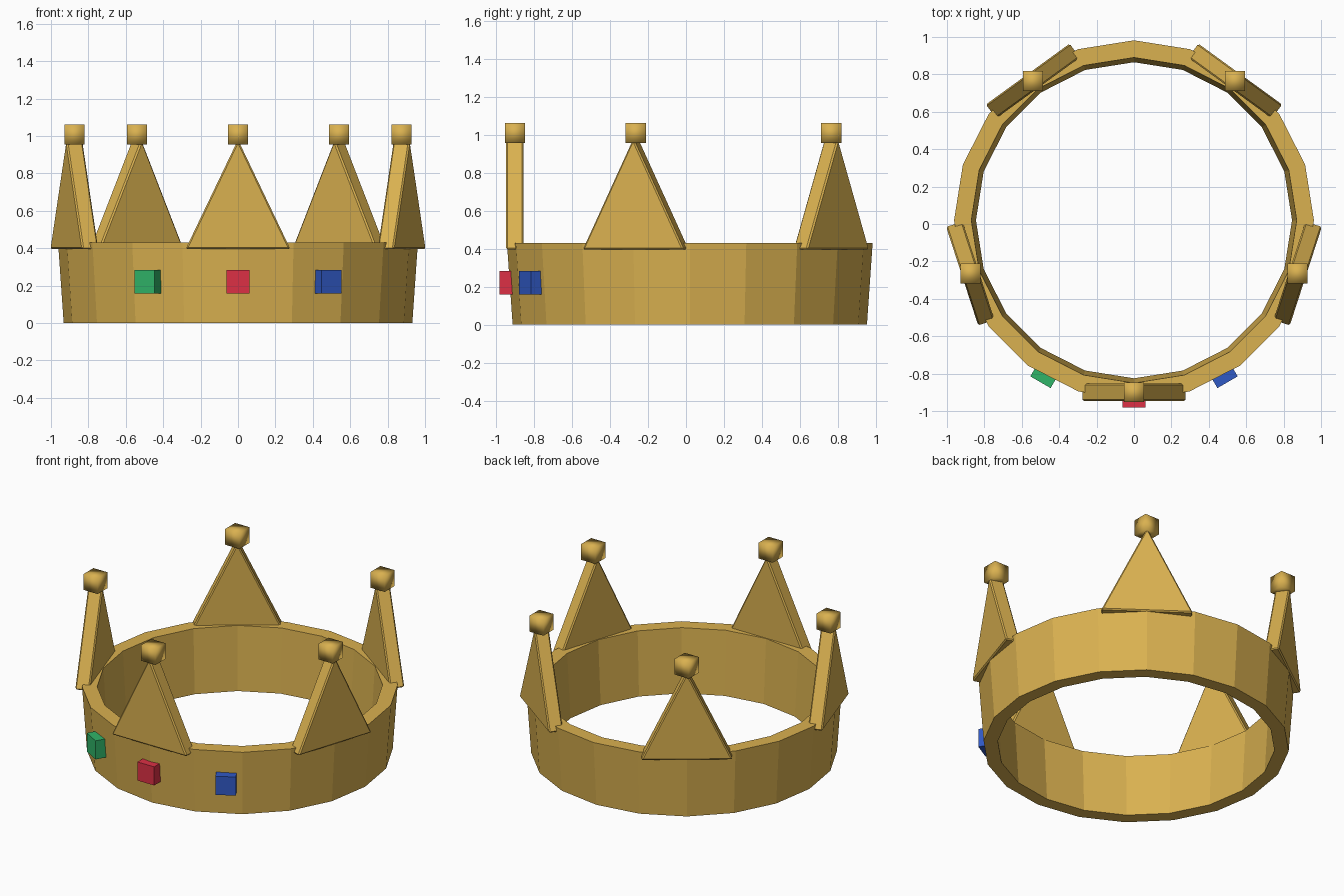
import bpy, bmesh
from math import radians, sin, cos
from mathutils import Matrix, Vector

cube = bpy.data.objects.get("Cube")
if cube:
    bpy.data.objects.remove(cube, do_unlink=True)

CENTRE = Vector((0, 0.02, 0))   # axis of the band


def material(name, rgb):
    m = bpy.data.materials.new(name)
    m.use_nodes = True
    m.diffuse_color = (*rgb, 1)
    bsdf = next(n for n in m.node_tree.nodes if n.type == 'BSDF_PRINCIPLED')
    bsdf.inputs["Base Color"].default_value = (*rgb, 1)
    return m


gold = material("gold", (0.70, 0.44, 0.08))
red = material("ruby red", (0.72, 0.03, 0.06))
green = material("emerald green", (0.03, 0.46, 0.14))
blue = material("sapphire blue", (0.03, 0.10, 0.56))


def finish(name, bm, mat, smooth=False):
    bmesh.ops.recalc_face_normals(bm, faces=bm.faces)
    me = bpy.data.meshes.new(name)
    bm.to_mesh(me)
    bm.free()
    me.materials.append(mat)
    for p in me.polygons:
        p.use_smooth = smooth
    ob = bpy.data.objects.new(name, me)
    bpy.context.collection.objects.link(ob)
    return ob


def box(name, size, mat, smooth=False):
    bm = bmesh.new()
    bmesh.ops.create_cube(bm, size=1)
    bmesh.ops.scale(bm, vec=size, verts=bm.verts)
    return finish(name, bm, mat, smooth)


def around(radius, z, angle):
    """Point on the band, angle measured from the front towards +x."""
    return CENTRE + Vector((radius * sin(angle), -radius * cos(angle), z))


# Flared band: a four-point section swept round twenty sides
SIDES = 20
section = [(0.845, 0), (0.932, 0), (0.962, 0.43), (0.870, 0.43)]
bm = bmesh.new()
rings = [[bm.verts.new(around(r, z, radians(360 * i / SIDES))) for r, z in section]
         for i in range(SIDES)]
for i in range(SIDES):
    a, b = rings[i], rings[(i + 1) % SIDES]
    for j in range(4):
        k = (j + 1) % 4
        bm.faces.new((a[j], a[k], b[k], b[j]))
finish("band", bm, gold)


# Triangular point with softened edges
def spike(name, angle):
    bm = bmesh.new()
    outline = [(-0.28, 0.395), (0.28, 0.395), (0, 0.98)]
    face = bm.faces.new([bm.verts.new((x, -0.046, z)) for x, z in outline])
    ext = bmesh.ops.extrude_face_region(bm, geom=[face])
    moved = [v for v in ext["geom"] if isinstance(v, bmesh.types.BMVert)]
    bmesh.ops.translate(bm, vec=(0, 0.092, 0), verts=moved)
    bmesh.ops.recalc_face_normals(bm, faces=bm.faces)
    bmesh.ops.bevel(bm, geom=bm.edges[:], offset=0.008, segments=1, affect='EDGES')
    ob = finish(name, bm, gold)
    ob.matrix_world = Matrix.Translation(around(0.92, 0, angle)) @ Matrix.Rotation(angle, 4, 'Z')


# Five points, each topped by a softly shaded cube
for i, place in enumerate(("front", "front_left", "back_left", "back_right", "front_right")):
    angle = radians(72 * i)
    spike(place + "_point", angle)
    tip = box(place + "_tip", (0.106, 0.106, 0.106), gold, smooth=True)
    tip.location = around(0.92, 1.008, angle)

# Three square jewels set into the front of the band
for name, degrees, mat in (("right_jewel", -30, green), ("front_jewel", 0, red),
                           ("left_jewel", 30, blue)):
    jewel = box(name, (0.125, 0.1, 0.125), mat)
    jewel.location = around(0.95, 0.22, radians(degrees))
    jewel.rotation_euler.z = radians(degrees)
